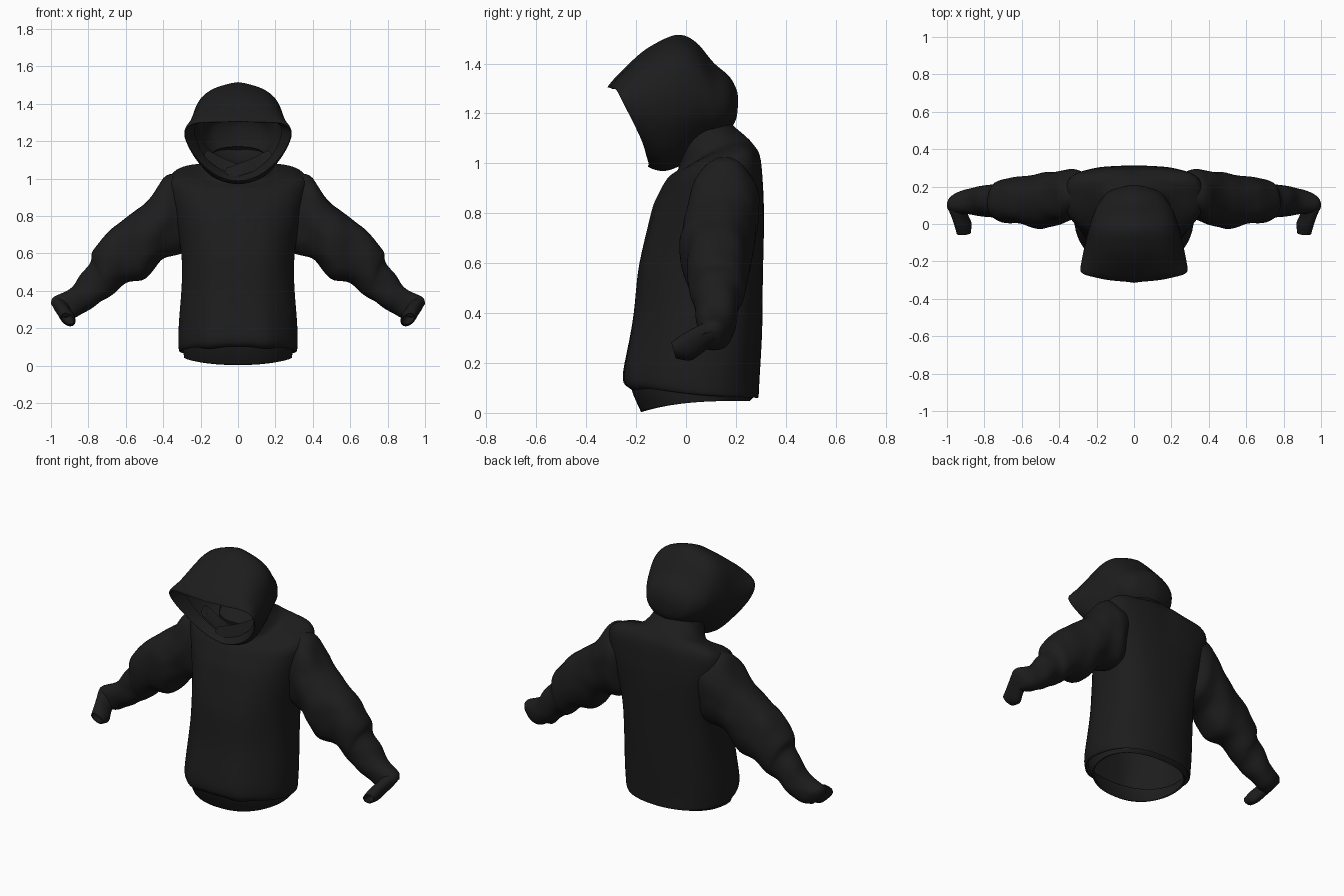
import bpy, bmesh, math
from mathutils import Vector, noise

if "Cube" in bpy.data.objects:
    bpy.data.objects.remove(bpy.data.objects["Cube"])

black = bpy.data.materials.new("black_cotton")
black.use_nodes = True
black.diffuse_color = (0.012, 0.012, 0.012, 1)
black.node_tree.nodes["Principled BSDF"].inputs["Base Color"].default_value = black.diffuse_color


def smooth_rows(rows, steps):
    """Catmull-Rom interpolation of the section rows."""
    out = []
    last = len(rows) - 1
    for i in range(last):
        quad = list(zip(rows[max(i - 1, 0)], rows[i], rows[i + 1], rows[min(i + 2, last)]))
        for s in range(steps):
            t = s / steps
            out.append([b + 0.5 * t * (c - a + t * (2 * a - 5 * b + 4 * c - d + t * (3 * (b - c) + d - a)))
                        for a, b, c, d in quad])
    out.append(list(rows[last]))
    return out


def crease(co, freq):
    """Cloth noise, the same on the left and the right."""
    return noise.noise(Vector((abs(co.x) * freq[0], co.y * freq[1], co.z * freq[2])))


def loft(name, rows, ring, sides=48, steps=5, fold=0.0, freq=(6, 6, 6), thickness=0.0, cap=False):
    """Skin closed rings made by ring(row, angle); fold adds soft cloth creases."""
    bm = bmesh.new()
    loops = []
    for row in smooth_rows(rows, steps):
        loops.append([bm.verts.new(ring(row, 2 * math.pi * k / sides)) for k in range(sides)])
    for a, b in zip(loops, loops[1:]):
        for k in range(sides):
            n = (k + 1) % sides
            bm.faces.new((a[k], a[n], b[n], b[k]))
    if cap:
        bm.faces.new(loops[-1])
    bmesh.ops.recalc_face_normals(bm, faces=bm.faces)
    bm.normal_update()
    moves = [v.normal * fold * crease(v.co, freq) for v in bm.verts]
    for v, move in zip(bm.verts, moves):
        v.co += move
    mesh = bpy.data.meshes.new(name)
    bm.to_mesh(mesh)
    bm.free()
    mesh.materials.append(black)
    obj = bpy.data.objects.new(name, mesh)
    bpy.context.collection.objects.link(obj)
    if thickness:
        shell = obj.modifiers.new("thickness", "SOLIDIFY")
        shell.thickness = thickness
        shell.offset = -1
    bpy.ops.object.select_all(action="DESELECT")
    obj.select_set(True)
    bpy.context.view_layer.objects.active = obj
    bpy.ops.object.shade_smooth_by_angle(angle=math.radians(50))


def power(v, e):
    return math.copysign(abs(v) ** e, v)


# Torso rings: front y, front z, back y, back z, half width, back roundness
def body_ring(row, a, dip=1):
    fy, fz, by, bz, hw, back = row
    s = power(math.sin(a), 1 if math.sin(a) < 0 else back)
    w = (1 - s) / 2
    return (hw * power(math.cos(a), 0.85), by + (fy - by) * w, bz + (fz - bz) * w ** dip)


loft("torso", [
    (-0.215, 0.11, 0.275, 0.08, 0.295, 0.85),
    (-0.235, 0.1, 0.29, 0.06, 0.31, 0.85),
    (-0.257, 0.16, 0.295, 0.14, 0.315, 0.85),
    (-0.21, 0.4, 0.305, 0.4, 0.303, 0.75),
    (-0.185, 0.6, 0.31, 0.6, 0.307, 0.6),
    (-0.14, 0.8, 0.312, 0.8, 0.335, 0.45),
    (-0.105, 0.88, 0.308, 0.92, 0.355, 0.4),
    (-0.07, 0.94, 0.295, 1.03, 0.36, 0.38),
    (-0.04, 0.965, 0.265, 1.08, 0.31, 0.45),
    (-0.03, 0.975, 0.235, 1.11, 0.2, 0.7),
    (-0.03, 1.0, 0.2, 1.14, 0.165, 0.8),
    (-0.05, 1.08, 0.17, 1.17, 0.14, 0.8),
], body_ring, sides=64, fold=0.01, freq=(7, 7, 2.5))

# Waistband, dipping at the front
loft("waistband", [
    (-0.225, 0.12, 0.28, 0.1, 0.295, 0.85),
    (-0.21, 0.07, 0.275, 0.07, 0.292, 0.85),
    (-0.18, 0.003, 0.255, 0.048, 0.288, 0.85),
], lambda row, a: body_ring(row, a, 3), sides=64, thickness=0.01)


# Hood rings: top y, top z, bottom y, bottom z, half width, skew towards the top
def hood_ring(row, a):
    ty, tz, by, bz, hw, skew = row
    t = ((1 - math.cos(a)) / 2) ** skew
    sweep = 0.028 * (skew - 1) * abs(math.sin(a))
    return (hw * math.sin(a), ty + (by - ty) * t + sweep, tz + (bz - tz) * t)


loft("hood", [
    (-0.24, 1.315, -0.11, 1.02, 0.235, 2.2),
    (-0.29, 1.305, -0.14, 1.0, 0.265, 2.3),
    (-0.315, 1.308, -0.15, 0.985, 0.283, 2.3),
    (-0.25, 1.375, -0.09, 0.972, 0.272, 1.6),
    (-0.15, 1.46, -0.02, 0.995, 0.255, 1.25),
    (-0.04, 1.515, 0.03, 1.035, 0.238, 1.1),
    (0.04, 1.485, 0.08, 1.075, 0.215, 1.05),
    (0.11, 1.4, 0.13, 1.1, 0.185, 1),
    (0.175, 1.345, 0.18, 1.14, 0.14, 1),
    (0.208, 1.29, 0.205, 1.18, 0.07, 1),
    (0.214, 1.245, 0.214, 1.23, 0.01, 1),
], hood_ring, fold=0.01, cap=True)


# Overlapping collar flaps inside the hood
def flap_ring(row, a):
    x, y, z, rx, rz = row
    return (x + rx * math.cos(a), y + 0.012 * math.sin(a), z + rz * math.sin(a))


for side, label in ((1, "left"), (-1, "right")):
    loft(label + "_collar_flap", [
        (side * 0.16, -0.09, 1.12, 0.02, 0.03),
        (side * 0.07, -0.1 - side * 0.008, 1.07, 0.02, 0.035),
        (side * -0.05, -0.11 - side * 0.008, 1.03, 0.02, 0.03),
    ], flap_ring, sides=16)

    # Sleeve rings: top x, top z, bottom x, bottom z, centre y, half depth
    def sleeve_ring(row, a):
        tx, tz, bx, bz, cy, hy = row
        w = (1 + math.cos(a)) / 2
        return (side * (bx + (tx - bx) * w), cy + hy * power(math.sin(a), 0.85), bz + (tz - bz) * w)

    loft(label + "_sleeve", [
        (0.26, 1.035, 0.24, 0.66, 0.16, 0.1),
        (0.35, 1.025, 0.3, 0.61, 0.16, 0.13),
        (0.42, 0.965, 0.35, 0.59, 0.145, 0.147),
        (0.5, 0.87, 0.41, 0.56, 0.13, 0.145),
        (0.6, 0.785, 0.5, 0.475, 0.12, 0.14),
        (0.69, 0.71, 0.59, 0.44, 0.12, 0.122),
        (0.765, 0.61, 0.665, 0.385, 0.125, 0.105),
        (0.785, 0.555, 0.7, 0.355, 0.125, 0.09),
        (0.845, 0.48, 0.76, 0.325, 0.125, 0.088),
        (0.9, 0.415, 0.82, 0.285, 0.125, 0.075),
        (0.985, 0.37, 0.87, 0.26, 0.115, 0.06),
        (0.995, 0.33, 0.93, 0.26, 0.105, 0.04),
    ], sleeve_ring, fold=0.018, freq=(9, 6, 9), cap=True)

    # Cuff rings, turned towards the front: x, y, z, half width, half height
    def cuff_ring(row, a):
        x, y, z, rx, rz = row
        lean = 0.35 * rz * math.sin(a)
        return (side * (x + rx * math.cos(a) + lean), y - 0.3 * rz * math.sin(a), z + rz * math.sin(a))

    loft(label + "_cuff", [
        (0.95, 0.13, 0.32, 0.03, 0.03),
        (0.945, 0.09, 0.315, 0.045, 0.045),
        (0.93, 0.04, 0.285, 0.04, 0.052),
        (0.915, 0, 0.262, 0.042, 0.052),
        (0.91, -0.05, 0.25, 0.036, 0.032),
    ], cuff_ring, sides=24, thickness=0.006)
